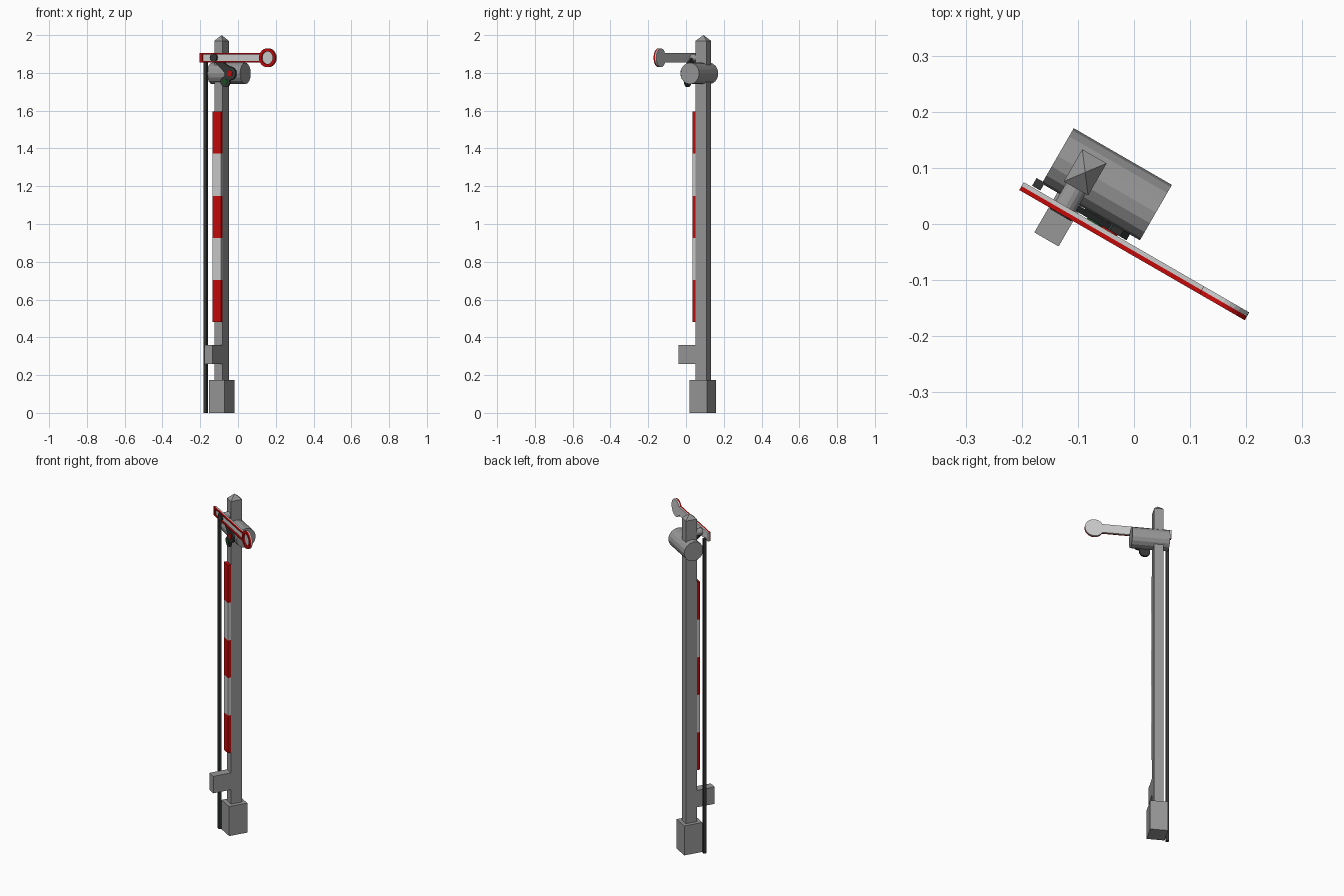
import bpy, bmesh, math
from mathutils import Matrix, Vector

if "Cube" in bpy.data.objects:
    bpy.data.objects.remove(bpy.data.objects["Cube"])

# Whole signal is turned 30 degrees; local x = along arm, local -y = signal face
PLACE = Matrix.Translation((-0.087, 0.092, 0)) @ Matrix.Rotation(math.radians(-30), 4, 'Z')


def material(name, rgb):
    m = bpy.data.materials.new(name)
    m.diffuse_color = (*rgb, 1)
    m.use_nodes = True
    m.node_tree.nodes["Principled BSDF"].inputs["Base Color"].default_value = m.diffuse_color
    return m


RED = material("red", (0.56, 0.003, 0.003))
WHITE = material("white", (0.8, 0.8, 0.8))
GREY = material("grey", (0.31, 0.31, 0.31))
DARK = material("dark", (0.035, 0.037, 0.037))
GREEN = material("green", (0.01, 0.08, 0.015))


def finish(bm, name, mat):
    bmesh.ops.recalc_face_normals(bm, faces=bm.faces)
    me = bpy.data.meshes.new(name)
    bm.to_mesh(me)
    bm.free()
    ob = bpy.data.objects.new(name, me)
    ob.matrix_world = PLACE
    bpy.context.collection.objects.link(ob)
    me.materials.append(mat)
    return ob


def box(name, x, y, z, mat=GREY):
    bm = bmesh.new()
    size = [b - a for a, b in (x, y, z)]
    mid = [(a + b) / 2 for a, b in (x, y, z)]
    bmesh.ops.create_cube(bm, size=1, matrix=Matrix.Translation(mid) @ Matrix.Diagonal((*size, 1)))
    return finish(bm, name, mat)


def cylinder(name, p, q, r, n=16, mat=GREY):
    p, q = Vector(p), Vector(q)
    rot = (q - p).to_track_quat('Z', 'Y').to_matrix().to_4x4()
    bm = bmesh.new()
    bmesh.ops.create_cone(bm, cap_ends=True, segments=n, radius1=r, radius2=r, depth=(q - p).length,
                          matrix=Matrix.Translation((p + q) / 2) @ rot)
    return finish(bm, name, mat)


def disc(name, x, z, y0, y1, r, n=16, mat=GREY):
    return cylinder(name, (x, y0, z), (x, y1, z), r, n, mat)


def plate(name, pts, y0, y1, mat=GREY):
    """Extrude an x-z outline in depth."""
    bm = bmesh.new()
    f = bm.faces.new([bm.verts.new((x, y0, z)) for x, z in pts])
    ext = bmesh.ops.extrude_face_region(bm, geom=[f])
    bmesh.ops.translate(bm, vec=(0, y1 - y0, 0),
                        verts=[v for v in ext['geom'] if isinstance(v, bmesh.types.BMVert)])
    bm.faces.new([v for v in f.verts]) if not f.is_valid else None
    return finish(bm, name, mat)


def ring(name, x, z, y0, y1, ro, ri, n, mat):
    bm = bmesh.new()
    loops = [[bm.verts.new((x + r * math.cos(2 * math.pi * i / n), y, z + r * math.sin(2 * math.pi * i / n)))
              for i in range(n)] for r, y in ((ro, y0), (ro, y1), (ri, y1), (ri, y0))]
    for k in range(4):
        a, b = loops[k], loops[(k + 1) % 4]
        for i in range(n):
            j = (i + 1) % n
            bm.faces.new((a[i], a[j], b[j], b[i]))
    return finish(bm, name, mat)


# Post with pyramid cap, and foot
box("post", (-0.025, 0.025), (-0.033, 0.033), (0, 1.97))
bm = bmesh.new()
base = [bm.verts.new((sx * 0.025, sy * 0.033, 1.97)) for sx, sy in ((-1, -1), (1, -1), (1, 1), (-1, 1))]
tip = bm.verts.new((0, 0, 2.0))
bm.faces.new(base)
for i in range(4):
    bm.faces.new((base[i], base[(i + 1) % 4], tip))
finish(bm, "post_cap", GREY)
box("foot", (-0.046, 0.050), (-0.055, 0.052), (0, 0.175))
box("low_box", (-0.025, 0.025), (-0.138, -0.03), (0.26, 0.36))

# Striped board on the post front
step = 1.115 / 5
for i in range(5):
    box(f"stripe_{i + 1}", (-0.025, 0.025), (-0.051, -0.033),
        (0.48 + i * step, 0.48 + (i + 1) * step), WHITE if i % 2 else RED)

# Lamp drum across the post
cylinder("lamp_drum", (-0.057, 0.001, 1.797), (0.145, 0.001, 1.797), 0.057, 16)

# Signal arm: white back plate, raised red rim in front
Z, H, CX, R = 1.88, 0.025, 0.328, 0.05
FRONT, MID, BACK = -0.086, -0.078, -0.070
a0 = math.asin(H / R)
outline = [(-0.086, Z + H), (-0.086, Z - H)]
for i in range(25):
    a = -math.pi + a0 + (2 * math.pi - 2 * a0) * i / 24
    outline.append((CX + R * math.cos(a), Z + R * math.sin(a)))
plate("arm_plate", outline, MID, BACK, WHITE)
XE = CX - R * math.cos(a0)
box("arm_rim_end", (-0.086, -0.068), (FRONT, MID), (Z - H, Z + H), RED)
for s, nm in ((1, "top"), (-1, "bottom")):
    z0, z1 = sorted((Z + s * H, Z + s * (H - 0.008)))
    box("arm_rim_" + nm, (-0.068, XE + 0.002), (FRONT, MID), (z0, z1), RED)
ring("arm_disc_rim", CX, Z, FRONT, MID, R, 0.034, 28, RED)

# Pivot shaft and hub
disc("pivot_shaft", 0, Z, BACK, -0.03, 0.02)
disc("pivot_hub", 0, Z, -0.088, BACK, 0.022, 12, DARK)

# Spectacle bracket with red and green lenses
plate("spectacle_bar", [(-0.018, 1.87), (0.012, 1.885), (0.095, 1.825), (0.07, 1.79)], -0.068, -0.057, DARK)
for nm, x, z, r, mat in (("red", 0.09, 1.797, 0.036, RED), ("green", 0.06, 1.753, 0.029, GREEN)):
    disc(nm + "_lens_holder", x, z, -0.068, -0.055, r, 10, DARK)
    disc(nm + "_lens", x, z, -0.070, -0.056, 0.016, 12, mat)

# Pull rod down the side, linked to the arm
box("pull_rod", (-0.070, -0.053), (-0.068, -0.052), (0, 1.865), DARK)
